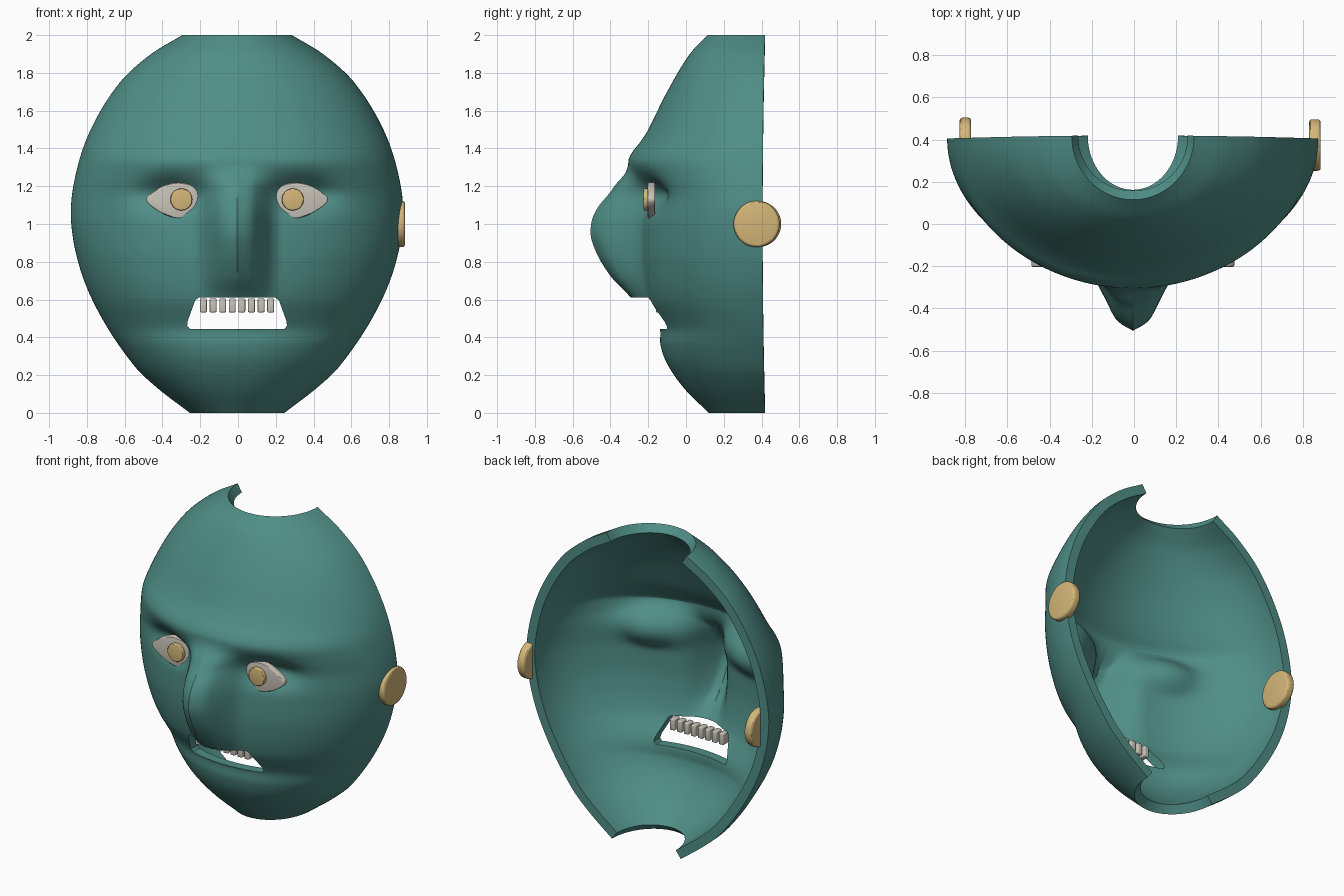
import bpy, bmesh, math
from mathutils import Vector, Matrix

if "Cube" in bpy.data.objects:
    bpy.data.objects.remove(bpy.data.objects["Cube"])

CX = -0.005  # mask symmetry plane


def material(name, rgb):
    m = bpy.data.materials.new(name)
    m.diffuse_color = (*rgb, 1)
    m.use_nodes = True
    m.node_tree.nodes["Principled BSDF"].inputs["Base Color"].default_value = m.diffuse_color
    return m


TEAL = material("teal", (0.08, 0.27, 0.24))
BONE = material("bone", (0.58, 0.55, 0.48))
GOLD = material("gold", (0.66, 0.47, 0.19))


def curve(pts, t):
    """Smooth interpolation through (position, value) pairs."""
    t = min(max(t, pts[0][0]), pts[-1][0])
    k = 0
    while k < len(pts) - 2 and t > pts[k + 1][0]:
        k += 1

    def slope(i):
        a, b = pts[max(i - 1, 0)], pts[min(i + 1, len(pts) - 1)]
        return (b[1] - a[1]) / (b[0] - a[0])
    (x0, y0), (x1, y1) = pts[k], pts[k + 1]
    d = x1 - x0
    s = (t - x0) / d
    return (y0 * (2*s**3 - 3*s*s + 1) + slope(k) * d * (s**3 - 2*s*s + s)
            + y1 * (3*s*s - 2*s**3) + slope(k + 1) * d * (s**3 - s*s))


def finish(obj, mat, angle=30):
    """Bake modifiers, give the colour, shade smooth by angle."""
    dg = bpy.context.evaluated_depsgraph_get()
    mesh = bpy.data.meshes.new_from_object(obj.evaluated_get(dg))
    obj.modifiers.clear()
    obj.data = mesh
    mesh.materials.clear()
    mesh.materials.append(mat)
    bpy.ops.object.select_all(action='DESELECT')
    obj.select_set(True)
    bpy.context.view_layer.objects.active = obj
    bpy.ops.object.shade_smooth_by_angle(angle=math.radians(angle))
    return obj


def link(name, bm):
    bmesh.ops.recalc_face_normals(bm, faces=bm.faces)
    mesh = bpy.data.meshes.new(name)
    bm.to_mesh(mesh)
    bm.free()
    obj = bpy.data.objects.new(name, mesh)
    bpy.context.collection.objects.link(obj)
    return obj


def prism(name, outline, y0, y1, bevel=0):
    """Front-facing outline (x, z) extruded from y0 to y1."""
    bm = bmesh.new()
    f = bm.faces.new([bm.verts.new((x, y0, z)) for x, z in outline])
    ext = bmesh.ops.extrude_face_region(bm, geom=[f])
    verts = [v for v in ext["geom"] if isinstance(v, bmesh.types.BMVert)]
    bmesh.ops.translate(bm, verts=verts, vec=(0, y1 - y0, 0))
    obj = link(name, bm)
    if bevel:
        b = obj.modifiers.new("bevel", 'BEVEL')
        b.width, b.segments, b.limit_method = bevel, 3, 'ANGLE'
        b.angle_limit = math.radians(40)
    return obj


def disc(name, centre, radius, depth, axis, bevel):
    bm = bmesh.new()
    bmesh.ops.create_cone(bm, cap_ends=True, segments=48, radius1=radius,
                          radius2=radius, depth=depth,
                          matrix=Matrix.Translation(centre)
                          @ Matrix.Rotation(math.pi / 2, 4, axis))
    obj = link(name, bm)
    b = obj.modifiers.new("bevel", 'BEVEL')
    b.width, b.segments, b.limit_method = bevel, 3, 'ANGLE'
    return finish(obj, GOLD)


# Mask profiles by height: half width, centre line without nose, nose height
WIDTH = [(0, .25), (.13, .42), (.25, .545), (.5, .715), (.75, .827), (1.02, .879),
         (1.25, .857), (1.5, .775), (1.75, .62), (1.9, .455), (2, .29)]
FRONT = [(0, .12), (.13, -.01), (.26, -.1), (.36, -.135), (.45, -.14), (.6, -.215),
         (.8, -.25), (1.0, -.25), (1.15, -.25), (1.25, -.285), (1.33, -.305),
         (1.38, -.285), (1.43, -.245), (1.5, -.2), (1.7, -.1), (1.9, .02), (2, .115)]
NOSE = [(0, 0), (.44, 0), (.5, .02), (.62, .08), (.72, .155), (.855, .225), (.96, .255),
        (1.08, .225), (1.19, .125), (1.27, .03), (1.33, 0), (2, 0)]
NOSE_SECTION = [(0, 1), (.08, .8), (.13, .45), (.18, .12), (.23, 0), (.3, 0)]

# Mask shell
COLS, ROWS = 160, 140
bm = bmesh.new()
grid = []
for j in range(ROWS + 1):
    z = 2 * j / ROWS
    w, front, nose = curve(WIDTH, z), curve(FRONT, z), curve(NOSE, z)
    back = .405 + .013 * (z - 1) ** 2
    row = []
    for i in range(COLS + 1):
        t = math.pi * (i / COLS - .5)
        x = w * math.sin(t)
        y = back - (back - front) * math.cos(t)
        y -= max(nose, 0) * max(curve(NOSE_SECTION, abs(x)), 0)
        # eye sockets under the brow
        y += .085 * math.exp(-((abs(x) - .36) / .16) ** 2 - ((z - 1.16) / .085) ** 2)
        row.append(bm.verts.new((x + CX, y, z)))
    grid.append(row)
for j in range(ROWS):
    for i in range(COLS):
        bm.faces.new((grid[j][i], grid[j][i + 1], grid[j + 1][i + 1], grid[j + 1][i]))
mesh = bpy.data.meshes.new("mask_shell")
bm.to_mesh(mesh)
bm.free()
shell = bpy.data.objects.new("mask_shell", mesh)
bpy.context.collection.objects.link(shell)
solid = shell.modifiers.new("thickness", 'SOLIDIFY')
solid.thickness, solid.offset = .06, -1

# Mouth opening
mouth = prism("mouth_cutter", [(CX - .25, .445), (CX + .25, .445), (CX + .264, .46),
                               (CX + .262, .485), (CX + .222, .595), (CX + .2, .612),
                               (CX - .2, .612), (CX - .222, .595), (CX - .262, .485),
                               (CX - .264, .46)], -.7, .2)
mouth.hide_render = True
cut = shell.modifiers.new("mouth", 'BOOLEAN')
cut.operation, cut.object, cut.solver = 'DIFFERENCE', mouth, 'EXACT'
finish(shell, TEAL, 32)
bpy.data.objects.remove(mouth)

# Eyes: rounded almond plates with irises
EYE = [(.482, 1.13), (.408, 1.193), (.312, 1.22), (.197, 1.187), (.193, 1.105),
       (.235, 1.048), (.312, 1.03), (.408, 1.063)]
n = len(EYE)
almond = []
for k in range(n):
    p0, p1, p2, p3 = (Vector(EYE[(k + d) % n]) for d in (-1, 0, 1, 2))
    for s in (0, .2, .4, .6, .8):
        almond.append(.5 * (2*p1 + (p2 - p0)*s + (2*p0 - 5*p1 + 4*p2 - p3)*s*s
                            + (3*p1 - p0 - 3*p2 + p3)*s**3))
for side, label in ((-1, "left"), (1, "right")):
    finish(prism(label + "_eye", [(CX + side * x, z) for x, z in almond],
                 -.203, -.163, .008), BONE)
    disc(label + "_iris", (CX + side * .295, -.21, 1.13), .058, .03, 'X', .006)

# Upper teeth
for k in range(8):
    x = CX + (k - 3.5) * .0508
    finish(prism(f"tooth_{k + 1}", [(x - .018, .532), (x + .018, .532), (x + .018, .606),
                                    (x - .018, .606)], -.16, -.1, .007), BONE)

# Ear discs
disc("left_ear_disc", (-.799, .382, 1.0), .122, .055, 'Y', .015)
disc("right_ear_disc", (.857, .374, 1.0), .122, .055, 'Y', .015)
